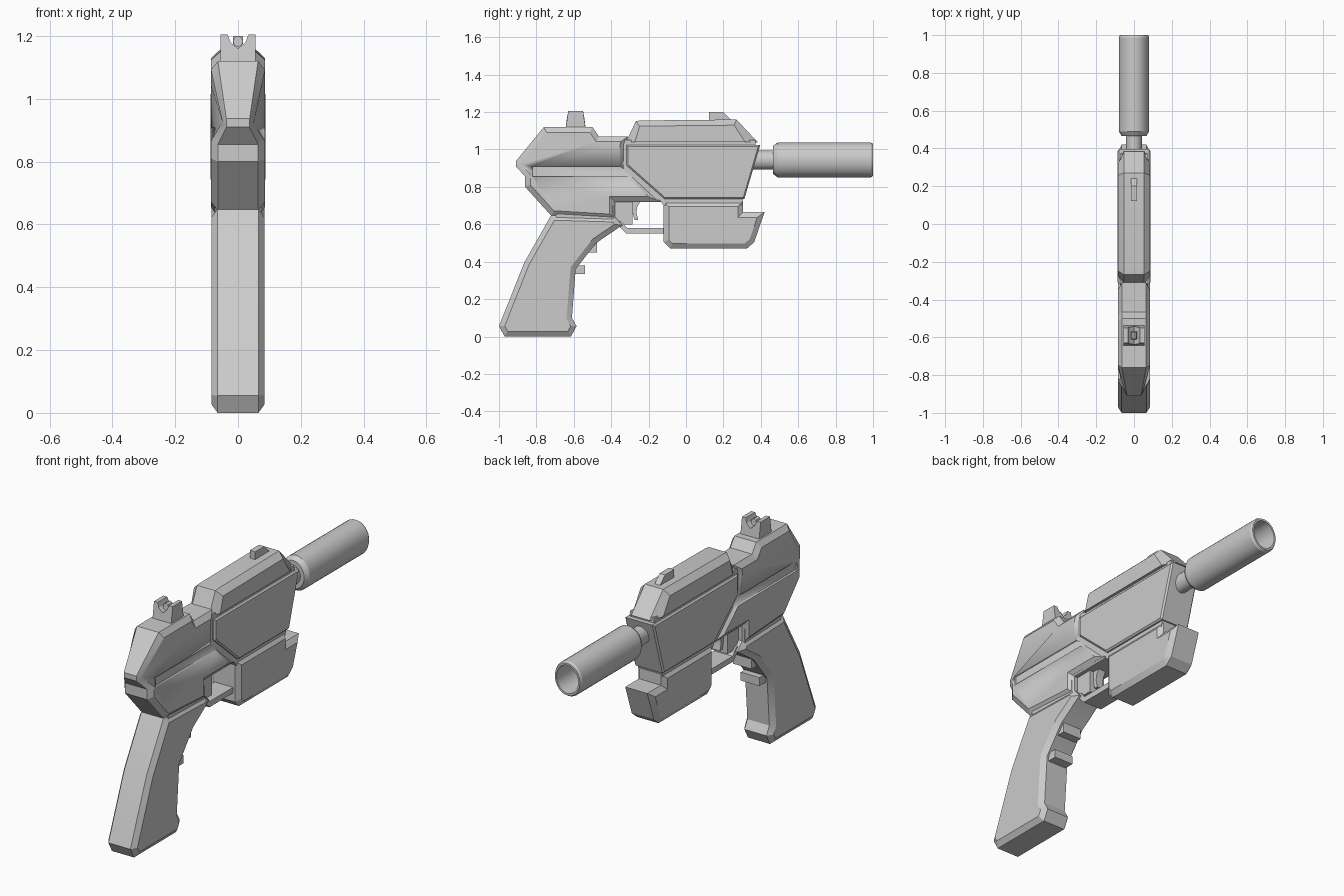
import bpy, bmesh, math
from mathutils import Vector

if "Cube" in bpy.data.objects:
    bpy.data.objects.remove(bpy.data.objects["Cube"])


def finish(name, bm, smooth=25):
    bmesh.ops.recalc_face_normals(bm, faces=bm.faces[:])
    mesh = bpy.data.meshes.new(name)
    bm.to_mesh(mesh)
    bm.free()
    ob = bpy.data.objects.new(name, mesh)
    bpy.context.collection.objects.link(ob)
    bpy.ops.object.select_all(action='DESELECT')
    ob.select_set(True)
    bpy.context.view_layer.objects.active = ob
    bpy.ops.object.shade_smooth_by_angle(angle=math.radians(smooth))
    return ob


def inset(pts, d):
    """Mitred inward offset of a closed 2D outline."""
    n = len(pts)
    p = [Vector(q) for q in pts]
    area = sum(p[i].x * p[(i + 1) % n].y - p[(i + 1) % n].x * p[i].y for i in range(n))
    s = 1 if area > 0 else -1
    out = []
    for i in range(n):
        a = (p[i] - p[i - 1]).normalized()
        b = (p[(i + 1) % n] - p[i]).normalized()
        na, nb = Vector((-a.y, a.x)) * s, Vector((-b.y, b.x)) * s
        out.append(p[i] + (na + nb) * d / max(1 + na.dot(nb), 0.25))
    return out


def prism(name, pts, w, c=0.0, d=0.0, shape=None):
    """Side profile (y, z) extruded to x = +-w, with chamfered rims c wide and d deep."""
    layers = [(-w + c, pts), (w - c, pts)]
    if c:
        small = inset(pts, d)
        layers = [(-w, small)] + layers + [(w, small)]
    bm = bmesh.new()
    rings = [[bm.verts.new((x, q[0], q[1])) for q in ring] for x, ring in layers]
    n = len(pts)
    for r0, r1 in zip(rings, rings[1:]):
        for i in range(n):
            bm.faces.new((r0[i], r0[(i + 1) % n], r1[(i + 1) % n], r1[i]))
    bm.faces.new(rings[0])
    bm.faces.new(rings[-1])
    if shape:
        for v in bm.verts:
            v.co = shape(v.co)
    return finish(name, bm)


def box(y0, y1, z0, z1):
    return [(y0, z0), (y1, z0), (y1, z1), (y0, z1)]


# Rear receiver, with the tail nub tapered in x
def taper_tail(co):
    return Vector((co.x * (0.58 if co.y < -0.88 else 1), co.y, co.z))


rear = prism("rear_receiver", [
    (-0.76, 1.12), (-0.50, 1.12), (-0.465, 1.07), (-0.31, 1.07), (-0.325, 1.02),
    (-0.325, 0.90), (-0.13, 0.72), (-0.38, 0.72), (-0.38, 0.625), (-0.72, 0.645),
    (-0.86, 0.80), (-0.86, 0.855), (-0.91, 0.91), (-0.91, 0.937)],
    0.086, 0.022, 0.028, taper_tail)

# Long recessed slots cut in both sides of the receiver
for side in (-1, 1):
    cutter = prism("slot_cutter", [(-0.82, 0.855), (-0.29, 0.855), (-0.35, 0.908), (-0.82, 0.908)],
                   0.02, shape=lambda co: co + Vector((side * 0.094, 0, 0)))
    mod = rear.modifiers.new("slot", 'BOOLEAN')
    mod.operation, mod.solver, mod.object = 'DIFFERENCE', 'EXACT', cutter
    bpy.context.view_layer.objects.active = rear
    bpy.ops.object.modifier_apply(modifier=mod.name)
    bpy.data.objects.remove(cutter)

# Inner core that shows in the seams between the outer shells
prism("inner_core", [(-0.45, 1.05), (0.37, 1.05), (0.375, 1.0), (0.295, 0.70),
                     (-0.12, 0.70), (-0.14, 0.73), (-0.45, 0.73)], 0.072)

# Upper slide and side panel shell
prism("upper_slide", [(-0.32, 1.04), (-0.268, 1.152), (-0.24, 1.155), (0.27, 1.16), (0.385, 1.037)],
      0.086, 0.032, 0.03,
      lambda co: Vector((co.x, co.y, 1.04 if co.z < 1.075 and abs(co.x) > 0.07 else co.z)))
prism("side_panel", [(-0.318, 1.024), (0.397, 1.024), (0.312, 0.735), (-0.115, 0.735), (-0.318, 0.915)],
      0.087, 0.008, 0.008)

# Lower front housing
prism("lower_housing", [
    (-0.12, 0.724), (0.305, 0.724), (0.305, 0.665), (0.42, 0.665), (0.365, 0.505),
    (0.325, 0.47), (-0.085, 0.47), (-0.12, 0.505)], 0.085, 0.02, 0.028)

# Grip and finger ridges
prism("grip", [
    (-0.72, 0.65), (-0.865, 0.395), (-1.0, 0.055), (-0.97, 0.0), (-0.615, 0.0),
    (-0.585, 0.055), (-0.61, 0.10), (-0.59, 0.36), (-0.48, 0.50), (-0.34, 0.595), (-0.38, 0.64)],
    0.085, 0.02, 0.028)
prism("grip_neck", [(-0.70, 0.70), (-0.69, 0.58), (-0.45, 0.56), (-0.39, 0.62), (-0.39, 0.70)], 0.074)
for i, pts in enumerate([box(-0.62, -0.54, 0.335, 0.38),
                         [(-0.56, 0.45), (-0.475, 0.45), (-0.475, 0.51), (-0.52, 0.51)]]):
    prism(f"finger_ridge_{i + 1}", pts, 0.055)

# Trigger, its recessed mount and the guard
prism("trigger_mount", box(-0.42, -0.285, 0.60, 0.74), 0.045)
prism("trigger", [(-0.285, 0.74), (-0.245, 0.72), (-0.262, 0.69), (-0.265, 0.66), (-0.255, 0.622),
                  (-0.275, 0.622), (-0.285, 0.66)], 0.022)
prism("trigger_guard", [(-0.40, 0.63), (-0.345, 0.615), (-0.315, 0.58), (-0.10, 0.58),
                        (-0.10, 0.55), (-0.32, 0.55), (-0.37, 0.60)], 0.055)


# Rear sight: notched front outline extruded along y, narrowing upwards
def sight_shape(co):
    k = 1 - 0.28 * max(0, co.z - 1.12) / 0.085
    return Vector((co.y, -0.59 + co.x * k, co.z))


prism("rear_sight", [(-0.055, 1.10), (0.055, 1.10), (0.055, 1.205), (0.033, 1.205), (0.024, 1.18),
                     (0, 1.16), (-0.024, 1.18), (-0.033, 1.205), (-0.055, 1.205)], 0.055,
      shape=sight_shape)
prism("rear_sight_bead", [(0.016 * math.cos(a * math.pi / 4), 1.183 + 0.018 * math.sin(a * math.pi / 4))
                          for a in range(8)], 0.025, shape=sight_shape)
prism("front_sight", [(0.122, 1.14), (0.122, 1.2), (0.20, 1.2), (0.245, 1.155), (0.245, 1.14)], 0.016)

# Barrel neck and hollow muzzle tube, lathed about y and slightly oval
SIDES = 32
bm = bmesh.new()
rings = []
for y, r in [(0.33, 0.05), (0.465, 0.05), (0.465, 0.075), (0.49, 0.093), (0.988, 0.093),
             (1.0, 0.086), (1.0, 0.075), (0.55, 0.072)]:
    rings.append([bm.verts.new((0.86 * r * math.cos(2 * math.pi * i / SIDES), y,
                                0.944 + r * math.sin(2 * math.pi * i / SIDES))) for i in range(SIDES)])
for r0, r1 in zip(rings, rings[1:]):
    for i in range(SIDES):
        j = (i + 1) % SIDES
        bm.faces.new((r0[i], r0[j], r1[j], r1[i]))
bm.faces.new(rings[0])
bm.faces.new(rings[-1])
finish("muzzle_tube", bm)
